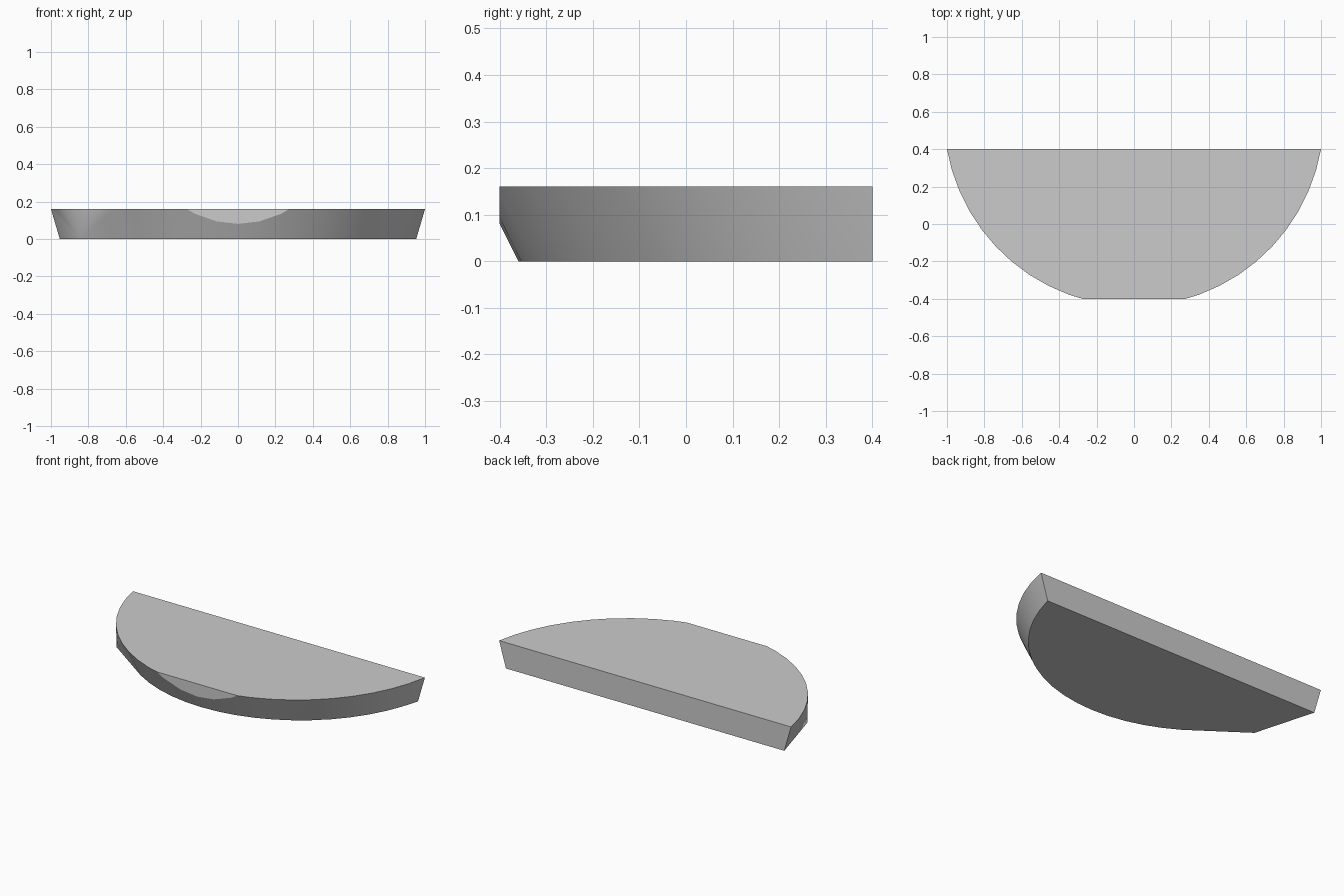
import bpy, bmesh, math

if "Cube" in bpy.data.objects:
    bpy.data.objects.remove(bpy.data.objects["Cube"])

HEIGHT = 0.16
STEPS = 24


def arc(centre_y, half_width, radius, z):
    """Points along a bowed rim, from the left back corner to the right one."""
    span = math.atan2(half_width, centre_y - 0.4)
    pts = []
    for i in range(STEPS + 1):
        a = -span + 2 * span * i / STEPS
        pts.append((radius * math.sin(a), centre_y - radius * math.cos(a), z))
    for i, s in ((0, -1), (STEPS, 1)):
        pts[i] = (s * half_width, 0.4, z)
    return pts


bm = bmesh.new()

# Upper and lower rims of the sloping bow
top_pts = arc(0.576, 1.0, 1.0153, HEIGHT)
low_pts = arc(0.614, 0.953, 0.974, 0.0)

# Left flank of the lower rim gathers into a single pinched corner
low_pts = [(-0.845, 0.02, 0.0) if (0 < i < STEPS and p[0] < -0.53) else p
           for i, p in enumerate(low_pts)]

top = [bm.verts.new(p) for p in top_pts]
low = []
for i, p in enumerate(low_pts):
    low.append(low[-1] if i and p == low_pts[i - 1] else bm.verts.new(p))

# Sloping wall in triangles
for i in range(STEPS):
    a, b, c, d = low[i], low[i + 1], top[i + 1], top[i]
    if a is not b:
        bm.faces.new((a, b, d))
    bm.faces.new((b, c, d))

# Top, underside and flat back
bm.faces.new(top)
bm.faces.new(list(reversed(list(dict.fromkeys(low)))))
bm.faces.new((low[0], top[0], top[-1], low[-1]))

# Flat trim across the front of the bow
cut = bmesh.ops.bisect_plane(bm, geom=bm.verts[:] + bm.edges[:] + bm.faces[:],
                             plane_co=(0, -0.4, 0), plane_no=(0, -1, 0),
                             clear_outer=True)
edges = [e for e in cut["geom_cut"] if isinstance(e, bmesh.types.BMEdge)]
bmesh.ops.contextual_create(bm, geom=edges)
bmesh.ops.recalc_face_normals(bm, faces=bm.faces[:])

mesh = bpy.data.meshes.new("curved_slab")
bm.to_mesh(mesh)
bm.free()
slab = bpy.data.objects.new("curved_slab", mesh)
bpy.context.collection.objects.link(slab)

# Smooth bow with crisp rims
bpy.context.view_layer.objects.active = slab
slab.select_set(True)
bpy.ops.object.shade_smooth_by_angle(angle=math.radians(25))
